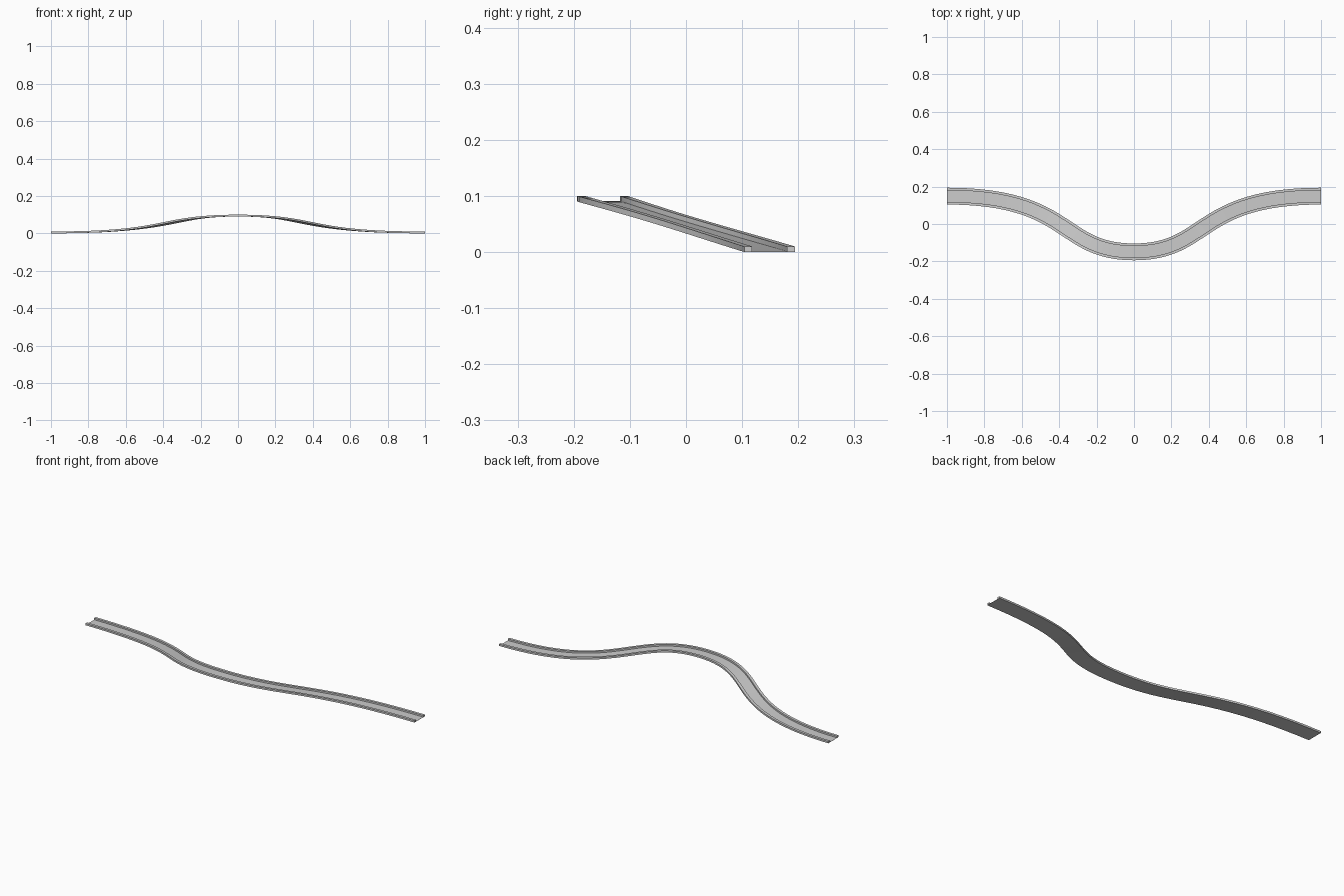
import bpy, bmesh
from mathutils import Vector, geometry

if "Cube" in bpy.data.objects:
    bpy.data.objects.remove(bpy.data.objects["Cube"])

# Winding centre line: low ends, high middle, horizontal tangents
END, MID = (0.149, 0.0), (-0.149, 0.09)
H_END, H_MID, STEPS = 0.67, 0.40, 32

right = geometry.interpolate_bezier(
    Vector((0, *MID)), Vector((H_MID, *MID)),
    Vector((1 - H_END, *END)), Vector((1, *END)), STEPS + 1)
left = [Vector((-p.x, p.y, p.z)) for p in reversed(right[1:])]
path = left + right


def sweep(name, w0, w1, z0, z1):
    """Sweep a rectangle (sideways w0..w1, height z0..z1) along the path."""
    bm = bmesh.new()
    rings = []
    for i, p in enumerate(path):
        t = path[min(i + 1, len(path) - 1)] - path[max(i - 1, 0)]
        if i in (0, len(path) - 1):
            t = Vector((1, 0, 0))
        side = Vector((-t.y, t.x, 0)).normalized()
        rings.append([bm.verts.new(p + side * w + Vector((0, 0, z)))
                      for w, z in ((w0, z0), (w1, z0), (w1, z1), (w0, z1))])
    for a, b in zip(rings, rings[1:]):
        for k in range(4):
            n = (k + 1) % 4
            bm.faces.new((a[k], a[n], b[n], b[k]))
    bm.faces.new(rings[0])
    bm.faces.new(rings[-1][::-1])
    bmesh.ops.recalc_face_normals(bm, faces=bm.faces)
    me = bpy.data.meshes.new(name)
    bm.to_mesh(me)
    bm.free()
    ob = bpy.data.objects.new(name, me)
    bpy.context.collection.objects.link(ob)
    bpy.context.view_layer.objects.active = ob
    ob.select_set(True)
    bpy.ops.object.shade_smooth_by_angle()
    ob.select_set(False)


# Thin track bed with a raised kerb on each side
HALF, KERB = 0.045, 0.014
sweep("track_bed", -HALF + KERB, HALF - KERB, 0, 0.001)
sweep("near_kerb", -HALF, -HALF + KERB, 0, 0.01)
sweep("far_kerb", HALF - KERB, HALF, 0, 0.01)
